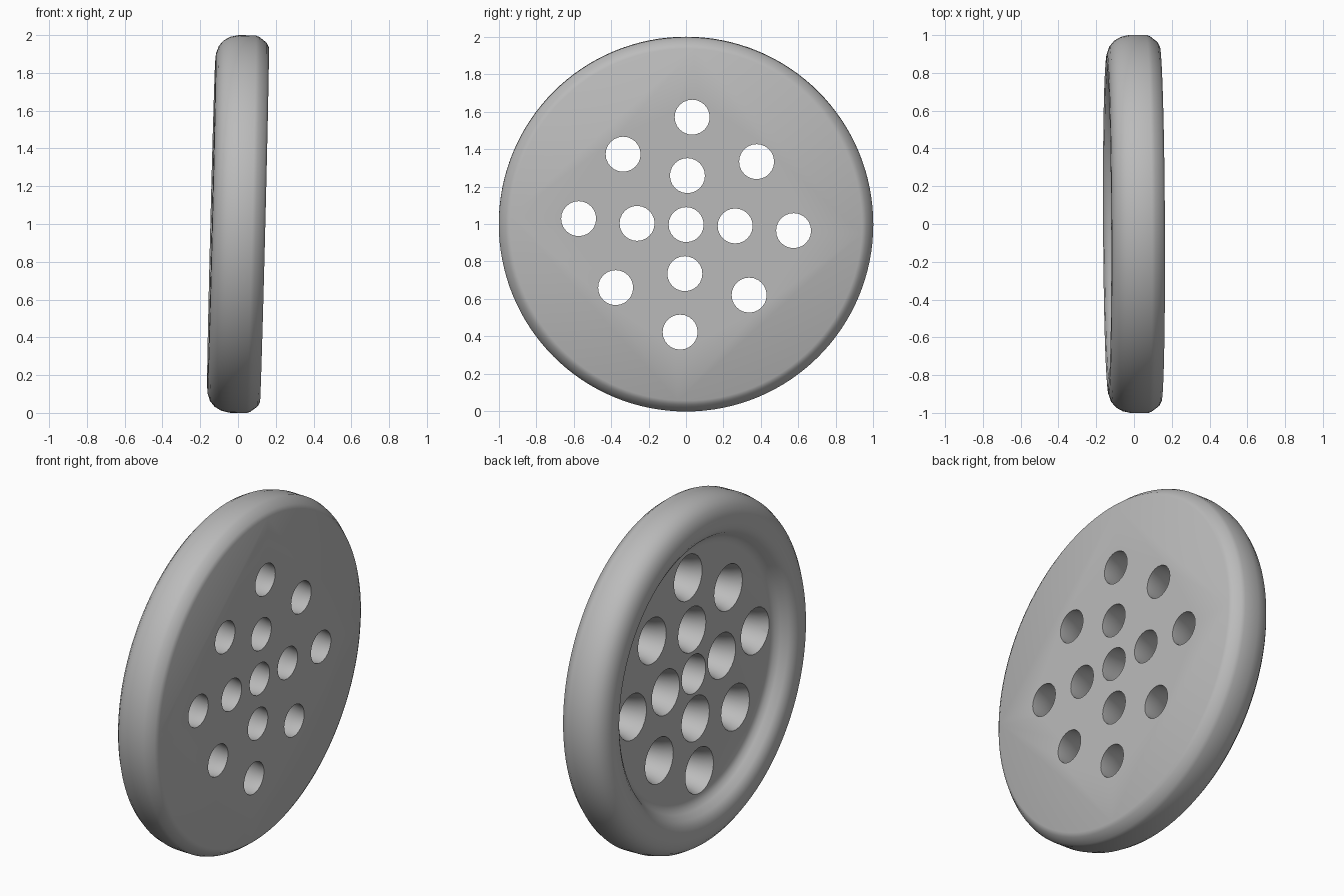
import bpy, bmesh, math
from mathutils import Matrix

if "Cube" in bpy.data.objects:
    bpy.data.objects.remove(bpy.data.objects["Cube"])

grey = bpy.data.materials.new("plain grey")
grey.use_nodes = True
COLOUR = (0.5, 0.5, 0.5, 1)
grey.diffuse_color = COLOUR
grey.node_tree.nodes["Principled BSDF"].inputs["Base Color"].default_value = COLOUR


def lathe(bm, profile, sides, cy=0, cz=0):
    """Closed solid around an axis parallel to x; profile is (x, radius)."""
    rings = []
    for x, r in profile:
        rings.append([bm.verts.new((x, cy + r * math.cos(math.tau * i / sides),
                                    cz + r * math.sin(math.tau * i / sides)))
                      for i in range(sides)])
    for a, b in zip(rings, rings[1:]):
        for i in range(sides):
            j = (i + 1) % sides
            bm.faces.new((a[i], a[j], b[j], b[i]))
    bm.faces.new(rings[0])
    bm.faces.new(rings[-1])


def finish(bm, name):
    bmesh.ops.recalc_face_normals(bm, faces=bm.faces)
    mesh = bpy.data.meshes.new(name)
    bm.to_mesh(mesh)
    bm.free()
    mesh.materials.append(grey)
    obj = bpy.data.objects.new(name, mesh)
    bpy.context.collection.objects.link(obj)
    return obj


# Disc: flat bevelled face on +x, rounded rim and shallow dish on -x
bm = bmesh.new()
lathe(bm, [(0.14, 0.94), (0.128, 0.963), (0.09, 0.992), (0.07, 1.0),
           (-0.02, 1.0), (-0.065, 0.99), (-0.1, 0.97), (-0.125, 0.94),
           (-0.139, 0.9), (-0.142, 0.86), (-0.136, 0.82), (-0.115, 0.79),
           (-0.08, 0.765), (-0.058, 0.745), (-0.05, 0.715)], 128)
disc = finish(bm, "button_disc")

# Flared holes: one in the centre, four around it, eight in the outer ring
holes = [(0, 0, 0.112)]
for k in range(4):
    holes.append((0.262, 90 * k - 1.5, 0.13))
    holes.append((0.575, 90 * k - 3.2, 0.132))
    holes.append((0.505, 90 * k + 41.8, 0.132))
bm = bmesh.new()
for dist, angle, flare in holes:
    t = math.radians(angle)
    lathe(bm, [(0.2, 0.092), (0.12, 0.094), (0.06, 0.102), (0.0, 0.115 if flare > 0.12 else 0.106),
               (-0.05, flare), (-0.08, flare)], 24,
          dist * math.cos(t), dist * math.sin(t))
cutter = finish(bm, "hole_cutter")
cutter.hide_render = True

mod = disc.modifiers.new("holes", "BOOLEAN")
mod.operation = "DIFFERENCE"
mod.solver = "EXACT"
mod.object = cutter
bpy.ops.object.select_all(action="DESELECT")
disc.select_set(True)
bpy.context.view_layer.objects.active = disc
bpy.ops.object.modifier_apply(modifier=mod.name)
bpy.data.objects.remove(cutter)

# Stand on the ground with a slight lean
disc.data.transform(Matrix.Translation((0, 0, 1)) @ Matrix.Rotation(0.005, 4, "Z")
                    @ Matrix.Rotation(0.025, 4, "Y"))
bpy.ops.object.shade_smooth_by_angle(angle=math.radians(35))
